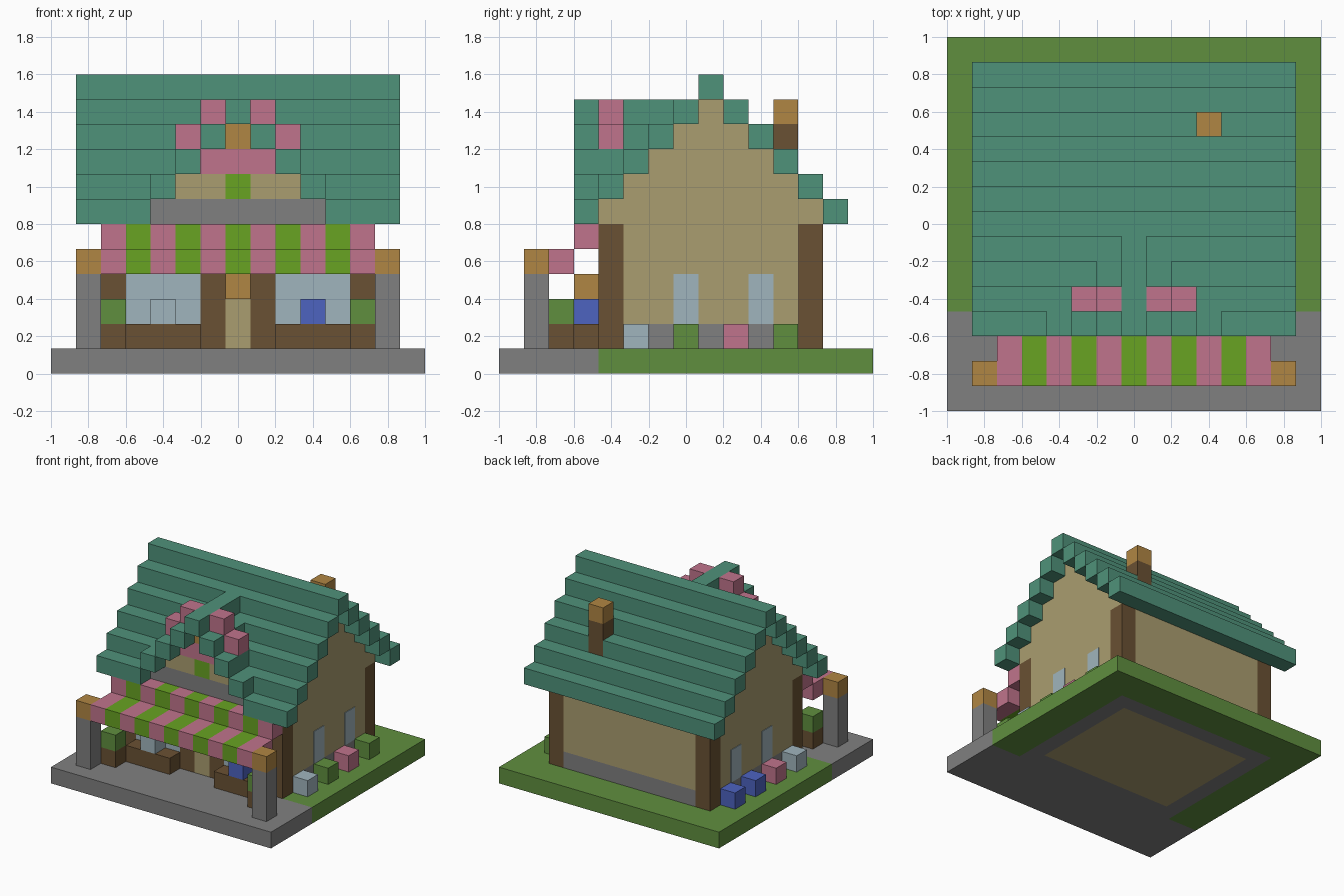
import bpy
import bmesh
from mathutils import Vector

old = bpy.data.objects.get("Cube")
if old:
    bpy.data.objects.remove(old, do_unlink=True)

N = 15           # cells along the base
U = 2 / N        # size of one cell


def linear(c):
    return c / 12.92 if c <= 0.04045 else ((c + 0.055) / 1.055) ** 2.4


def make_material(name, code):
    rgb = [linear(b / 255) for b in bytes.fromhex(code)]
    mat = bpy.data.materials.new(name)
    mat.use_nodes = True
    mat.diffuse_color = (*rgb, 1)
    mat.node_tree.nodes["Principled BSDF"].inputs["Base Color"].default_value = (*rgb, 1)
    return mat


teal = make_material("roof teal", "4f927a")
grass = make_material("grass green", "608f3f")
stone = make_material("stone grey", "808080")
pink = make_material("pink", "c0748c")
lime = make_material("lime green", "68a322")
tan = make_material("wall tan", "aa9d70")
brown = make_material("wood brown", "6a5133")
amber = make_material("lantern amber", "b08643")
glass = make_material("pale glass", "a0b5bd")
blue = make_material("flower blue", "4d63c0")


def part(name, mat, boxes, mirror=False):
    """Boxes are x, y, z ranges in cells; a single number means one cell."""
    bm = bmesh.new()
    for box in boxes:
        spans = [s if isinstance(s, tuple) else (s, s + 1) for s in box]
        sides = [spans]
        if mirror:
            a, b = spans[0]
            sides.append([(N - b, N - a)] + spans[1:])
        for side in sides:
            low = Vector([s[0] for s in side])
            high = Vector([s[1] for s in side])
            cube = bmesh.ops.create_cube(bm, size=1)
            for v in cube["verts"]:
                for i in range(3):
                    v.co[i] = (low[i] if v.co[i] < 0 else high[i]) * U
                v.co -= Vector((1, 1, 0))
    mesh = bpy.data.meshes.new(name)
    bm.to_mesh(mesh)
    bm.free()
    mesh.materials.append(mat)
    obj = bpy.data.objects.new(name, mesh)
    bpy.context.collection.objects.link(obj)
    return obj


full = (0, N)
room_x, room_y = (3, 12), (5, 12)

# Ground slab
part("paved_front", stone, [(full, (0, 4), 0)])
part("lawn_back", grass, [(full, (13, N), 0)])
part("lawn_sides", grass, [((0, 2), (4, 13), 0)], mirror=True)
part("floor", tan, [(room_x, room_y, 0)])

# Foundation ring with one stone course above the ground
part("foundation_sides", stone, [(2, (4, 13), 0), (2, room_y, 1)], mirror=True)
part("foundation_ends", stone, [(room_x, 4, 0), (room_x, 12, (0, 2))])

# Walls, corner posts and stepped gables
part("corner_posts", brown, [(2, y, (1, 6)) for y in (4, 12)], mirror=True)
part("side_walls", tan, [(2, room_y, (2, 6))], mirror=True)
part("back_wall", tan, [(room_x, 12, (2, 7))])
part("front_wall", tan, [(room_x, 4, (4, 6))])
part("gables", tan, [(2, (8 - k, 9 + k), 10 - k) for k in range(5)], mirror=True)

# Side windows as thin plates
thin = 0.04
part("side_windows", glass, [((2 - thin, 2), y, (2, 4)) for y in (7, 10)], mirror=True)

# Shop front
part("front_windows", glass, [((3, 6), 4, (2, 4))], mirror=True)
part("window_base", brown, [((3, 6), 4, 1)], mirror=True)
part("door_posts", brown, [(6, 4, (1, 4))], mirror=True)
part("door_lintel", brown, [(7, 4, 3)])
part("door", tan, [(7, 4, (1, 3))])
part("door_lantern", amber, [(7, 3, 3)])
part("benches", brown, [((3, 6), 3, 1)], mirror=True)
part("planters", brown, [(2, 2, 1)], mirror=True)
part("planter_bushes", grass, [(2, 2, 2)], mirror=True)
part("bench_pale_pot", glass, [(4, 3, 2)])
part("bench_blue_pot", blue, [(10, 3, 2)])

# Striped awning on two lantern posts
part("awning_posts", stone, [(1, 1, (1, 4))], mirror=True)
part("post_lanterns", amber, [(1, 1, 4)], mirror=True)
for name, mat, start in (("pink", pink, 2), ("lime", lime, 3)):
    stripes = range(start, 13, 2)
    part("awning_" + name, mat,
         [(x, (1, 3), 4) for x in stripes] + [(x, 3, 5) for x in stripes])

# Main roof: stepped rows, open where the dormer and chimney pass through
rows = []
for k in range(6):
    z = 11 - k
    gaps = {5: (4, 11), 4: (5, 10)}
    gap = gaps.get(k)
    if gap:
        rows += [((1, gap[0]), 8 - k, z), ((gap[1], 14), 8 - k, z)]
    else:
        rows.append(((1, 14), 8 - k, z))
    if k == 3:
        rows += [((1, 10), 8 + k, z), ((11, 14), 8 + k, z)]
    elif k:
        rows.append(((1, 14), 8 + k, z))
part("main_roof", teal, rows)

# Dormer
part("dormer_ridge", teal, [(7, (3, 7), 10)])
part("dormer_roof", teal, [(7 - k, (3, 7 - k), 10 - k) for k in range(1, 4)], mirror=True)
part("dormer_ledge", stone, [((4, 11), 4, 6)])
part("dormer_wall", tan, [((5, 7), 4, 7)], mirror=True)
part("dormer_shutter", lime, [(7, 4, 7)])
part("dormer_band", pink, [((6, 9), 4, 8)])
part("dormer_lamp", amber, [(7, 4, 9)])
part("roof_flowers", pink, [(6, 4, 10), (5, 4, 9)], mirror=True)

# Chimney
part("chimney", brown, [(10, 11, (8, 10))])
part("chimney_top", amber, [(10, 11, 10)])

# Flower blocks beside the house, listed from the front to the back
right_side = (glass, grass, pink, grass)
left_side = (glass, pink, blue, blue)
for name, x, mats in (("left", 13, right_side), ("right", 1, left_side)):
    for i, mat in enumerate(mats):
        part(f"{name}_flower_{i + 1}", mat, [(x, 5 + 2 * i, 1)])
